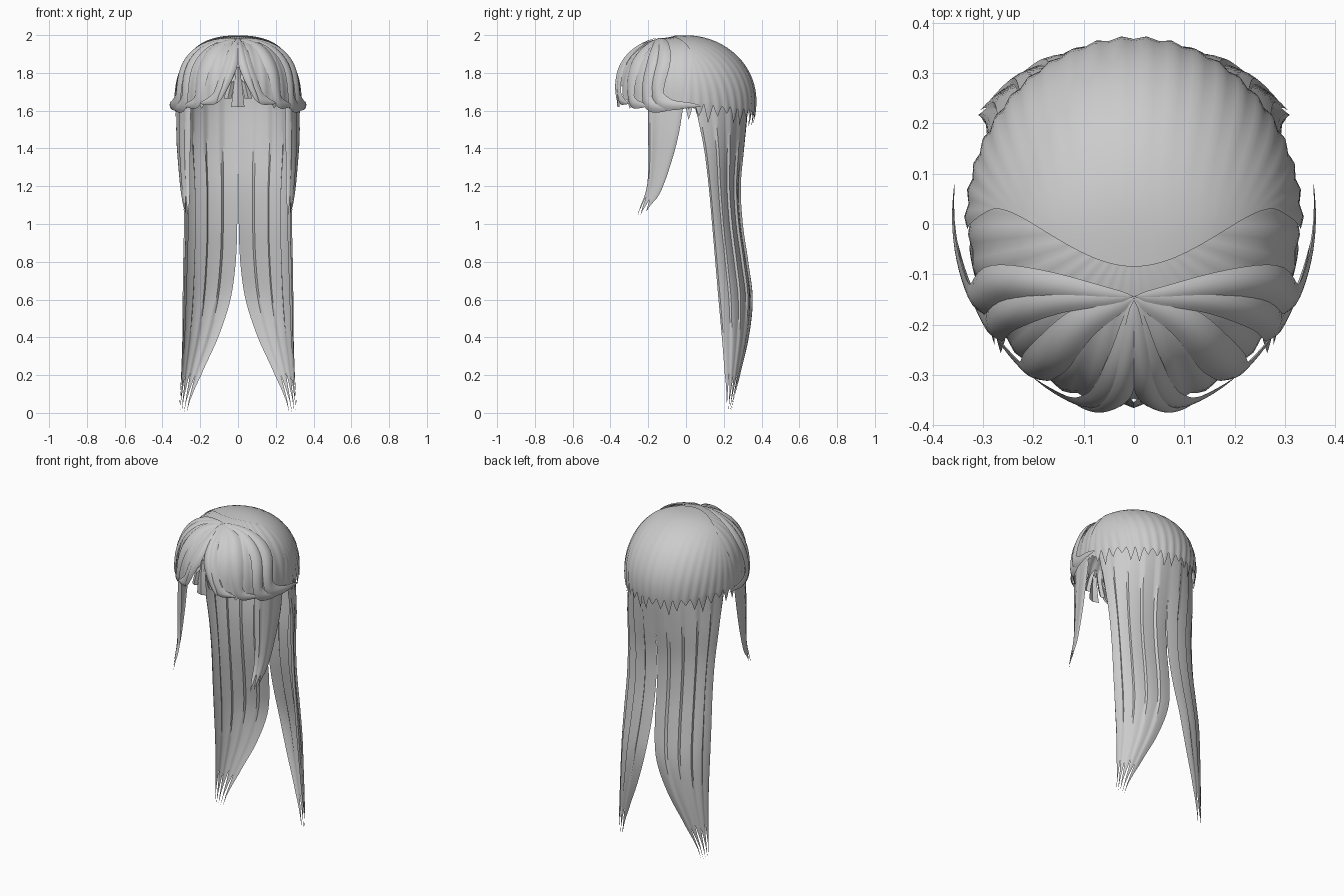
import bpy
from math import sin, cos, pi, atan2, hypot, radians

if "Cube" in bpy.data.objects:
    bpy.data.objects.remove(bpy.data.objects["Cube"])


def grid(name, f, nu, nv, mirror=False, angle=40):
    """Sheet from f(u, v), u and v in 0..1"""
    verts = [f(i / nu, j / nv) for j in range(nv + 1) for i in range(nu + 1)]
    w = nu + 1
    faces = [(j * w + i, j * w + i + 1, (j + 1) * w + i + 1, (j + 1) * w + i)
             for j in range(nv) for i in range(nu)]
    me = bpy.data.meshes.new(name)
    me.from_pydata(verts, [], faces)
    ob = bpy.data.objects.new(name, me)
    bpy.context.collection.objects.link(ob)
    bpy.ops.object.select_all(action='DESELECT')
    ob.select_set(True)
    bpy.context.view_layer.objects.active = ob
    bpy.ops.object.shade_smooth_by_angle(angle=radians(angle))
    if mirror:
        ob.modifiers.new("mirror", 'MIRROR').use_clip = False
    return ob


def spline(pts, t):
    """Catmull-Rom through tuples"""
    n = len(pts) - 1
    i = min(int(t * n), n - 1)
    k = t * n - i
    a, b, c, d = (pts[max(0, min(n, i + o))] for o in (-1, 0, 1, 2))
    return [0.5 * (2 * q + (r - p) * k + (2 * p - 5 * q + 4 * r - s) * k * k
            + (3 * q - p - 3 * r + s) * k ** 3) for p, q, r, s in zip(a, b, c, d)]


def tri(x):
    return 1 - abs(2 * (x % 1) - 1)


def smooth(x):
    x = max(0, min(1, x))
    return x * x * (3 - 2 * x)


def dome(dx, dy, off=0.0):
    """Head surface: disk coordinates, radius 0 = crown, 1 = widest level"""
    t, a = hypot(dx, dy), atan2(dy, dx)
    n = 2.0 + 0.4 * (1 - max(0, sin(a)))
    if t <= 1:
        r = sin(t * pi / 2) ** (2 / n)
        h = max(0, cos(t * pi / 2)) ** (2 / n)
    else:
        r, h = 1 - 0.7 * (t - 1) ** 2, -(t - 1) * pi / 2
    return ((0.325 * r + off * r) * cos(a), (0.362 * r + off * r) * sin(a),
            1.66 + 0.333 * h + off * max(h, 0))


def level(z):
    return 1 + (1.66 - z) / 0.523


# back cap with a curved front edge and a jagged hem
TEETH, ROWS = 22, 20


def back(u, v):
    s = 2 * u - 1
    k = min(v * ROWS / (ROWS - 1), 1)
    a = pi / 2 - s * radians(92)
    base = level(1.645 - 0.04 * max(0, sin(a)))
    if v > 0.999:
        base += tri(u * TEETH) * (0.13 + 0.06 * sin(u * 37))
    sx, sy = 0.62 * s, -0.11 + 0.17 * smooth(abs(s))
    dx = sx + (base * cos(a) - sx) * k
    dy = sy + (base * sin(a) - sy) * k
    return dome(dx, dy, 0.006 + 0.007 * k * k * tri(u * TEETH))


grid("back_cap", back, TEETH * 4, ROWS)


# front cap, hem lifted at the centre of the forehead
def front(u, v):
    a = radians(12 - 204 * u)
    c = abs(cos(a))
    z = 1.765 - 0.12 * smooth((c - 0.12) / 0.5)
    t = level(z)
    if v > 0.999:
        t += 0.07 * tri(u * 20)
    t *= v
    return dome(t * cos(a), t * sin(a), 0.006 * v * tri(u * 20))


grid("front_cap", front, 80, 20)


# swept fringe strands lying over the front cap
def strand(name, pts, width, lift, flare=0.0, ridge=0.012):
    def f(u, v):
        x, y = spline(pts, v)
        x0, y0 = spline(pts, max(0, v - 0.02))
        x1, y1 = spline(pts, min(1, v + 0.02))
        tx, ty = x1 - x0, y1 - y0
        l = hypot(tx, ty) or 1
        w = width * min(1, (v * 2.2) ** 0.7) * min(1, ((1 - v) * 2.4) ** 0.8)
        s = (u - 0.5) * w
        return dome(x - ty / l * s, y + tx / l * s,
                    lift + ridge * sin(pi * u) * sin(pi * v) + flare * v * v)
    grid(name, f, 6, 26, mirror=True)


strand("side_sweep_strand", [(0, -.21), (.3, -.2), (.62, -.24), (.92, -.38),
       (1.05, -.15), (1.05, .22)], 0.17, 0.006, 0.035)
strand("temple_strand", [(0, -.21), (.3, -.26), (.6, -.38), (.86, -.55),
       (1.02, -.36), (1.06, -.1)], 0.17, 0.006, 0.022)
strand("brow_strand", [(0, -.22), (.2, -.34), (.42, -.58), (.66, -.78),
       (.9, -.58)], 0.19, 0.003, 0.014)
strand("inner_fringe_strand", [(0, -.22), (.06, -.5), (.16, -.78), (.36, -.93),
       (.62, -.84)], 0.15, 0.004, 0.012)
strand("parting_strand", [(0, -.22), (.03, -.5), (.08, -.72), (.2, -.9),
       (.34, -.98)], 0.12, 0.01, 0.01)


# small tuft in the middle of the forehead
def tuft(name, x0, x1, tipx0, tipx1, ztip, y):
    def f(u, v):
        xa, xb = x0 + (tipx0 - x0) * v, x1 + (tipx1 - x1) * v
        return (xa + (xb - xa) * u, y - 0.012 * sin(pi * u) - 0.012 * sin(pi * v * .7),
                1.83 + (ztip - 1.83) * v)
    grid(name, f, 2, 8, angle=20)


tuft("tuft_centre", -0.012, 0.012, -0.036, 0.034, 1.62, -0.342)
tuft("tuft_left", -0.03, 0.0, -0.075, -0.035, 1.665, -0.334)
tuft("tuft_right", 0.0, 0.03, 0.035, 0.075, 1.665, -0.334)


# hanging curved sheets: rows are (z, xa, ya, xb, yb), split into locks at the tip
def hang(name, rows, locks, notch, ripple):
    top, bottom = rows[0][0], rows[-1][0]

    def at(z):
        for p, q in zip(rows, rows[1:]):
            if z >= q[0] - 1e-6:
                break
        i = rows.index(p)
        k = (p[0] - z) / (p[0] - q[0])
        return spline(rows, min(1, (i + k) / (len(rows) - 1)))[1:]

    def f(u, v):
        k = tri(u * locks)
        end = bottom + notch * (1 - k) + 0.03 * tri(u * 1.7) * (u > 0.3)
        z = top + (end - top) * v
        xa, ya, xb, yb = at(z)
        s = u * pi / 2
        r = ripple * ((u * locks) % 1) * sin(pi * min(1, v * 0.9 + 0.1))
        return (xa + (xb - xa) * sin(s) + r * sin(s) * (u < 0.99),
                yb + (ya - yb) * cos(s) + r * cos(s) * (1 if ya > yb else -1), z)
    grid(name, f, locks * 6, 40, mirror=True)


hang("back_tail", [
    (1.74, 0.0, .325, .30, .02), (1.60, 0.0, .325, .30, .055),
    (1.40, 0.0, .305, .295, .095), (1.20, .002, .285, .28, .12),
    (1.00, .004, .295, .275, .138), (.80, .012, .325, .28, .155),
    (.60, .04, .35, .285, .172), (.40, .105, .33, .29, .19),
    (.20, .195, .285, .30, .205), (.0, .265, .24, .312, .212)],
    5, 0.2, 0.014)

hang("side_lock", [
    (1.72, .245, -.20, .315, .0), (1.60, .25, -.20, .32, -.018),
    (1.46, .25, -.20, .32, -.042), (1.32, .255, -.198, .312, -.08),
    (1.18, .255, -.21, .302, -.13), (1.04, .258, -.258, .285, -.205)],
    3, 0.08, 0.008)
